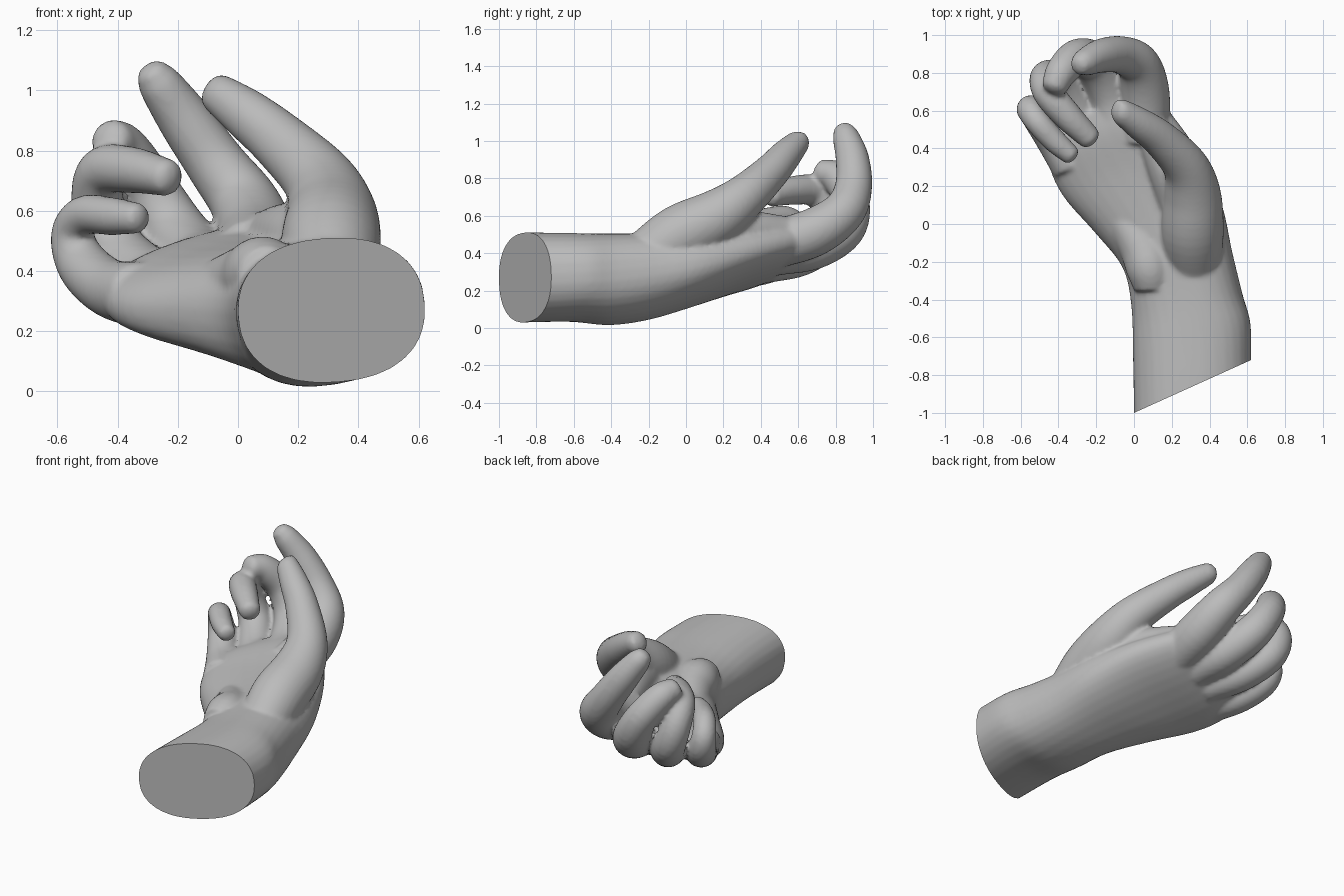
import bpy, bmesh, math
from mathutils import Vector

if "Cube" in bpy.data.objects:
    bpy.data.objects.remove(bpy.data.objects["Cube"])

grey = bpy.data.materials.new("plain grey")
grey.diffuse_color = (0.5, 0.5, 0.5, 1)
grey.use_nodes = True
grey.node_tree.nodes["Principled BSDF"].inputs["Base Color"].default_value = grey.diffuse_color
SIDES = 32
bm = bmesh.new()


def spline(keys, steps=5):
    """Catmull-Rom interpolation of equal-length tuples."""
    pts = [Vector(k) for k in keys]
    pts = [2 * pts[0] - pts[1]] + pts + [2 * pts[-1] - pts[-2]]
    out = []
    for i in range(1, len(pts) - 2):
        a, b, c, d = pts[i - 1:i + 3]
        for s in range(steps):
            t = s / steps
            out.append(0.5 * (2 * b + (c - a) * t + (2 * a - 5 * b + 4 * c - d) * t * t
                              + (3 * b - a - 3 * c + d) * t ** 3))
    return out + [pts[-2]]


def boxy(x, power):
    return math.copysign(abs(x) ** power, x)


def loft(rings, power=1.0):
    """Skin rings of (centre, half width vector, half thickness vector)."""
    loops = []
    for c, u, v in rings:
        loops.append([bm.verts.new(c + u * boxy(math.cos(a), power) + v * boxy(math.sin(a), power))
                      for a in (2 * math.pi * k / SIDES for k in range(SIDES))])
    for p, q in zip(loops, loops[1:]):
        for k in range(SIDES):
            j = (k + 1) % SIDES
            bm.faces.new((p[k], p[j], q[j], q[k]))
    bm.faces.new(loops[0][::-1])
    bm.faces.new(loops[-1])


def finger(keys):
    """Tapered tube along keys of (x, y, z, radius) with a rounded tip."""
    pts = spline(keys)
    rings, u = [], Vector((1, 0, 0.1))
    for i, p in enumerate(pts):
        t = (pts[min(i + 1, len(pts) - 1)].xyz - pts[max(i - 1, 0)].xyz).normalized()
        u = (u - t * u.dot(t)).normalized()
        rings.append((p.xyz, u * p.w, t.cross(u) * p.w))
    c, r = pts[-1].xyz, pts[-1].w
    for a in (0.4, 0.8, 1.2, 1.45):
        s = r * math.cos(a)
        rings.append((c + t * r * 0.6 * math.sin(a), u * s, t.cross(u) * s))
    loft(rings)


# forearm and palm: centre xyz, half width xyz, half thickness
palm = [(0.31, -1.10, 0.27, 0.31, 0.14, 0.02, 0.24),
        (0.31, -0.86, 0.27, 0.31, 0.14, 0.02, 0.24),
        (0.305, -0.60, 0.27, 0.31, 0.08, 0.03, 0.235),
        (0.28, -0.40, 0.26, 0.29, 0.03, 0.05, 0.24),
        (0.23, -0.19, 0.275, 0.285, 0.04, 0.06, 0.225),
        (0.13, 0.03, 0.305, 0.33, 0.08, 0.07, 0.19),
        (-0.015, 0.26, 0.345, 0.36, 0.11, 0.09, 0.15),
        (-0.13, 0.46, 0.385, 0.32, 0.13, 0.10, 0.125),
        (-0.18, 0.60, 0.42, 0.25, 0.11, 0.09, 0.08)]
rings = []
for s in spline(palm):
    u = Vector(s[3:6])
    rings.append((Vector(s[0:3]), u, Vector((-u.z, 0, u.x)).normalized() * s[6]))
loft(rings, 0.87)

# thumb
finger([(0.32, -0.24, 0.36, 0.14), (0.31, -0.04, 0.49, 0.165), (0.31, 0.16, 0.59, 0.15),
        (0.27, 0.31, 0.70, 0.12), (0.14, 0.45, 0.83, 0.098), (0.03, 0.53, 0.92, 0.085),
        (-0.06, 0.59, 0.985, 0.068), (-0.075, 0.595, 0.995, 0.064)])
# web between thumb and index finger
finger([(0.28, 0.08, 0.46, 0.14), (0.19, 0.30, 0.51, 0.12), (0.09, 0.52, 0.51, 0.09)])
# index finger
finger([(0.05, 0.45, 0.44, 0.13), (0.06, 0.68, 0.51, 0.13), (0.025, 0.84, 0.62, 0.115),
        (-0.07, 0.895, 0.75, 0.10), (-0.175, 0.89, 0.90, 0.09), (-0.26, 0.855, 1.02, 0.072),
        (-0.285, 0.84, 1.055, 0.056)])
# middle finger
finger([(-0.08, 0.48, 0.40, 0.12), (-0.13, 0.69, 0.43, 0.115), (-0.21, 0.85, 0.53, 0.108),
        (-0.30, 0.885, 0.68, 0.095), (-0.38, 0.81, 0.80, 0.086), (-0.42, 0.73, 0.835, 0.07)])
# ring finger
finger([(-0.20, 0.43, 0.35, 0.11), (-0.31, 0.62, 0.385, 0.105), (-0.41, 0.76, 0.48, 0.098),
        (-0.465, 0.77, 0.62, 0.088), (-0.45, 0.69, 0.73, 0.082), (-0.35, 0.57, 0.735, 0.077),
        (-0.235, 0.455, 0.71, 0.062)])
# little finger
finger([(-0.33, 0.31, 0.32, 0.11), (-0.43, 0.46, 0.345, 0.097), (-0.515, 0.58, 0.42, 0.087),
        (-0.55, 0.605, 0.52, 0.072), (-0.51, 0.54, 0.585, 0.066), (-0.42, 0.44, 0.582, 0.063),
        (-0.335, 0.365, 0.575, 0.052)])
# heel of the palm
finger([(0.10, -0.34, 0.38, 0.10), (0.085, -0.24, 0.39, 0.125), (0.05, -0.13, 0.37, 0.125),
        (-0.04, 0.02, 0.34, 0.11)])

bmesh.ops.recalc_face_normals(bm, faces=bm.faces)
mesh = bpy.data.meshes.new("hand")
bm.to_mesh(mesh)
bm.free()
hand = bpy.data.objects.new("hand", mesh)
bpy.context.collection.objects.link(hand)

# fuse the parts into one skin
remesh = hand.modifiers.new("fuse", 'REMESH')
remesh.mode = 'VOXEL'
remesh.voxel_size = 0.013
smooth = hand.modifiers.new("soften", 'SMOOTH')
smooth.factor = 0.5
smooth.iterations = 6
skin = bpy.data.meshes.new_from_object(hand.evaluated_get(bpy.context.evaluated_depsgraph_get()))
hand.modifiers.clear()

# flat slanted cut at the wrist
bm = bmesh.new()
bm.from_mesh(skin)
cut = bmesh.ops.bisect_plane(bm, geom=bm.verts[:] + bm.edges[:] + bm.faces[:],
                             plane_co=(0.31, -0.86, 0.27), plane_no=(-0.14, 0.31, 0),
                             clear_inner=True)
rim = [e for e in cut["geom_cut"] if isinstance(e, bmesh.types.BMEdge)]
bmesh.ops.holes_fill(bm, edges=rim, sides=0)
bmesh.ops.recalc_face_normals(bm, faces=bm.faces)
bm.to_mesh(skin)
bm.free()
skin.materials.clear()
skin.materials.append(grey)
hand.data = skin

bpy.context.view_layer.objects.active = hand
hand.select_set(True)
bpy.ops.object.shade_smooth_by_angle(angle=math.radians(40))
